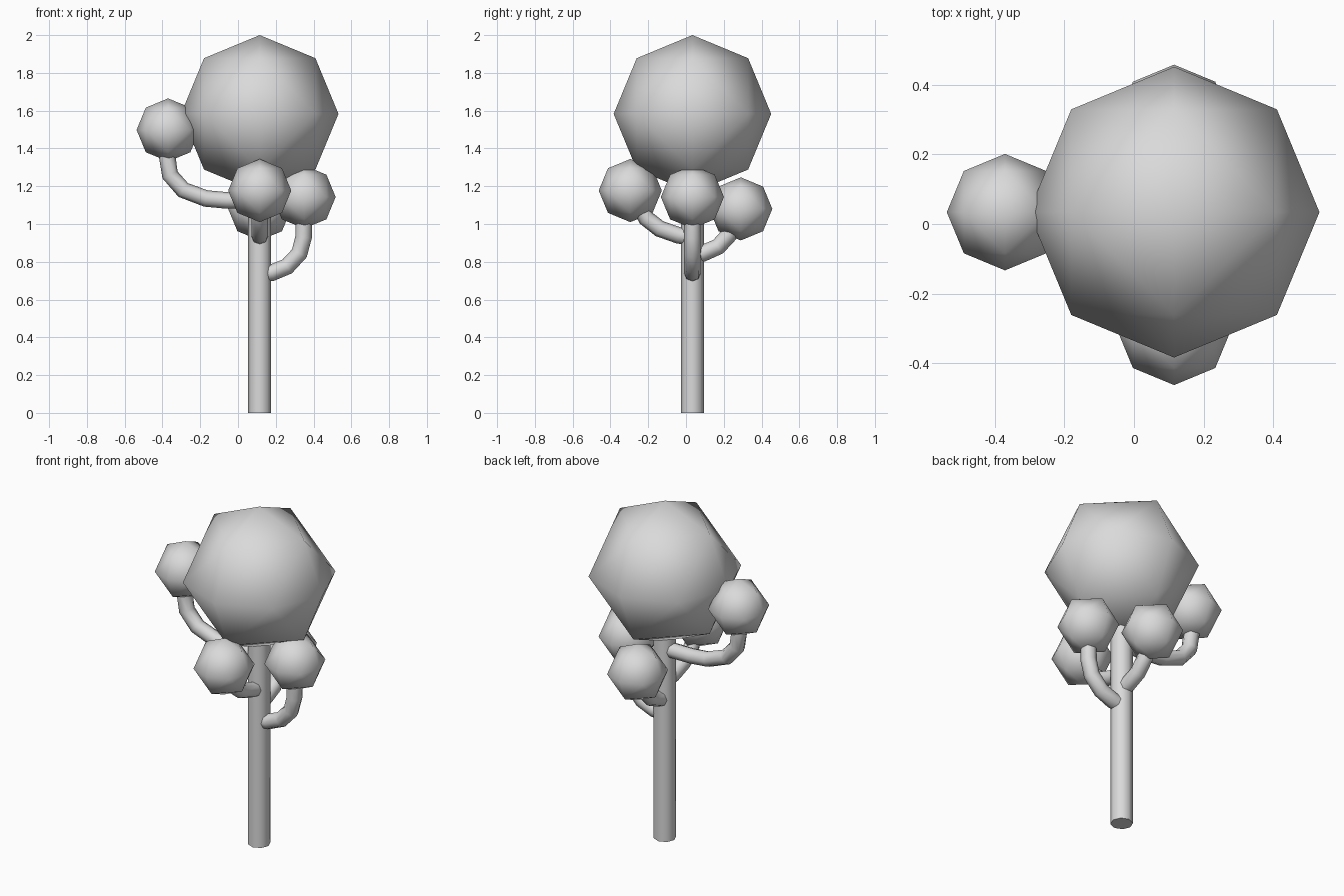
import bpy, bmesh, math
from itertools import product
from mathutils import Vector

cube = bpy.data.objects.get("Cube")
if cube:
    bpy.data.objects.remove(cube, do_unlink=True)

CX, CY = 0.115, 0.034  # trunk axis

grey = bpy.data.materials.new("light_grey")
grey.use_nodes = True
colour = (0.7, 0.7, 0.7, 1)
grey.diffuse_color = colour
grey.node_tree.nodes["Principled BSDF"].inputs["Base Color"].default_value = colour


def add_mesh(name, bm):
    mesh = bpy.data.meshes.new(name)
    bmesh.ops.recalc_face_normals(bm, faces=bm.faces)
    bm.to_mesh(mesh)
    bm.free()
    mesh.materials.append(grey)
    obj = bpy.data.objects.new(name, mesh)
    bpy.context.collection.objects.link(obj)
    return obj


def foliage(name, centre, radius):
    """Octahedron split once and rounded: 18 corners, 32 triangles."""
    bm = bmesh.new()
    for p in product((-1, 0, 1), repeat=3):
        if sum(map(abs, p)) in (1, 2):
            bm.verts.new(Vector(p).normalized() * radius)
    bmesh.ops.convex_hull(bm, input=bm.verts)
    obj = add_mesh(name, bm)
    obj.location = centre
    obj.data.shade_smooth()


def branch(name, points, radius=0.044):
    """Eight-sided bent tube through the points."""
    curve = bpy.data.curves.new(name, "CURVE")
    curve.dimensions = "3D"
    curve.bevel_depth = radius
    curve.bevel_resolution = 2
    curve.use_fill_caps = True
    spline = curve.splines.new("POLY")
    spline.points.add(len(points) - 1)
    for point, co in zip(spline.points, points):
        point.co = (*co, 1)
    spline.use_smooth = True
    curve.materials.append(grey)
    obj = bpy.data.objects.new(name, curve)
    bpy.context.collection.objects.link(obj)
    bpy.ops.object.select_all(action="DESELECT")
    obj.select_set(True)
    bpy.context.view_layer.objects.active = obj
    bpy.ops.object.convert(target="MESH")


# Trunk, running up into the crown
bm = bmesh.new()
bmesh.ops.create_cone(bm, cap_ends=True, segments=8, radius1=0.061,
                      radius2=0.061, depth=1.4)
bmesh.ops.translate(bm, verts=bm.verts, vec=(CX, CY, 0.7))
trunk = add_mesh("trunk", bm)
for face in trunk.data.polygons:
    face.use_smooth = abs(face.normal.z) < 0.5
for edge in trunk.data.edges:
    a, b = (trunk.data.vertices[i].co.z for i in edge.vertices)
    edge.use_edge_sharp = abs(a - b) < 0.01

# Crown and the four small foliage balls
foliage("crown", (CX, CY, 1.583), 0.417)
foliage("right_foliage", (-0.37, CY, 1.498), 0.167)
foliage("left_foliage", (0.35, CY, 1.143), 0.167)
foliage("front_foliage", (CX, -0.295, 1.177), 0.167)
foliage("back_foliage", (CX, 0.29, 1.08), 0.167)

# Branches: side ones bend in x, front and back ones in y
right = [(0.1, 1.125), (-0.06, 1.125), (-0.17, 1.135), (-0.29, 1.18),
         (-0.36, 1.26), (-0.375, 1.36), (-0.37, 1.46)]
left = [(0.12, 0.735), (0.18, 0.742), (0.26, 0.775), (0.325, 0.845),
        (0.347, 0.93), (0.348, 1.02), (0.35, 1.1)]
front = [(0.03, 0.93), (-0.04, 0.94), (-0.14, 0.975), (-0.21, 1.03),
         (-0.25, 1.1), (-0.28, 1.16)]
back = [(0.03, 0.83), (0.09, 0.845), (0.17, 0.88), (0.225, 0.94),
        (0.26, 1.0), (0.285, 1.06)]
branch("right_branch", [(x, CY, z) for x, z in right])
branch("left_branch", [(x, CY, z) for x, z in left])
branch("front_branch", [(CX, y, z) for y, z in front])
branch("back_branch", [(CX, y, z) for y, z in back])
